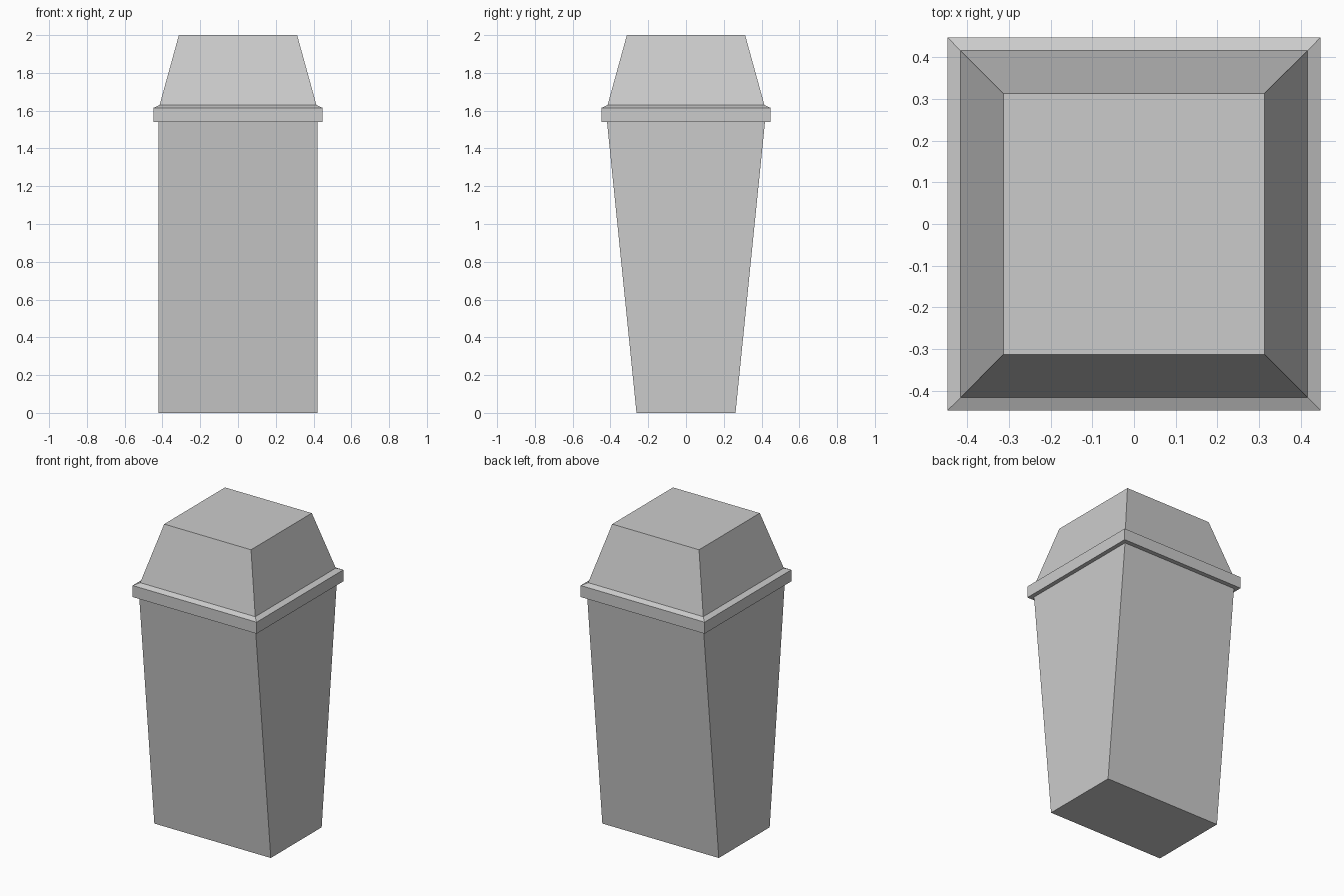
import bpy
import bmesh

if "Cube" in bpy.data.objects:
    bpy.data.objects.remove(bpy.data.objects["Cube"])


def loft(name, rings, cap_bottom=False, cap_top=False):
    """Join rectangular rings given as (half_x, half_y, z)."""
    bm = bmesh.new()
    loops = [[bm.verts.new((sx * hx, sy * hy, z))
              for sx, sy in ((-1, -1), (1, -1), (1, 1), (-1, 1))]
             for hx, hy, z in rings]
    for a, b in zip(loops, loops[1:]):
        for i in range(4):
            j = (i + 1) % 4
            bm.faces.new((a[i], a[j], b[j], b[i]))
    if cap_bottom:
        bm.faces.new(loops[0][::-1])
    if cap_top:
        bm.faces.new(loops[-1])
    mesh = bpy.data.meshes.new(name)
    bm.to_mesh(mesh)
    bm.free()
    obj = bpy.data.objects.new(name, mesh)
    bpy.context.collection.objects.link(obj)
    return obj


# Bin body: straight in x, tapering towards the floor in y
loft("bin_body", [(0.42, 0.262, 0), (0.42, 0.418, 1.54)], cap_bottom=True)

# Overhanging rim: underside ledge, upright band, sloped top
loft("lid_rim", [(0.42, 0.418, 1.54), (0.447, 0.447, 1.54),
                 (0.447, 0.447, 1.615), (0.415, 0.415, 1.63)])

# Tapered lid hood with flat top
loft("lid_hood", [(0.415, 0.415, 1.63), (0.313, 0.313, 2.0)], cap_top=True)
